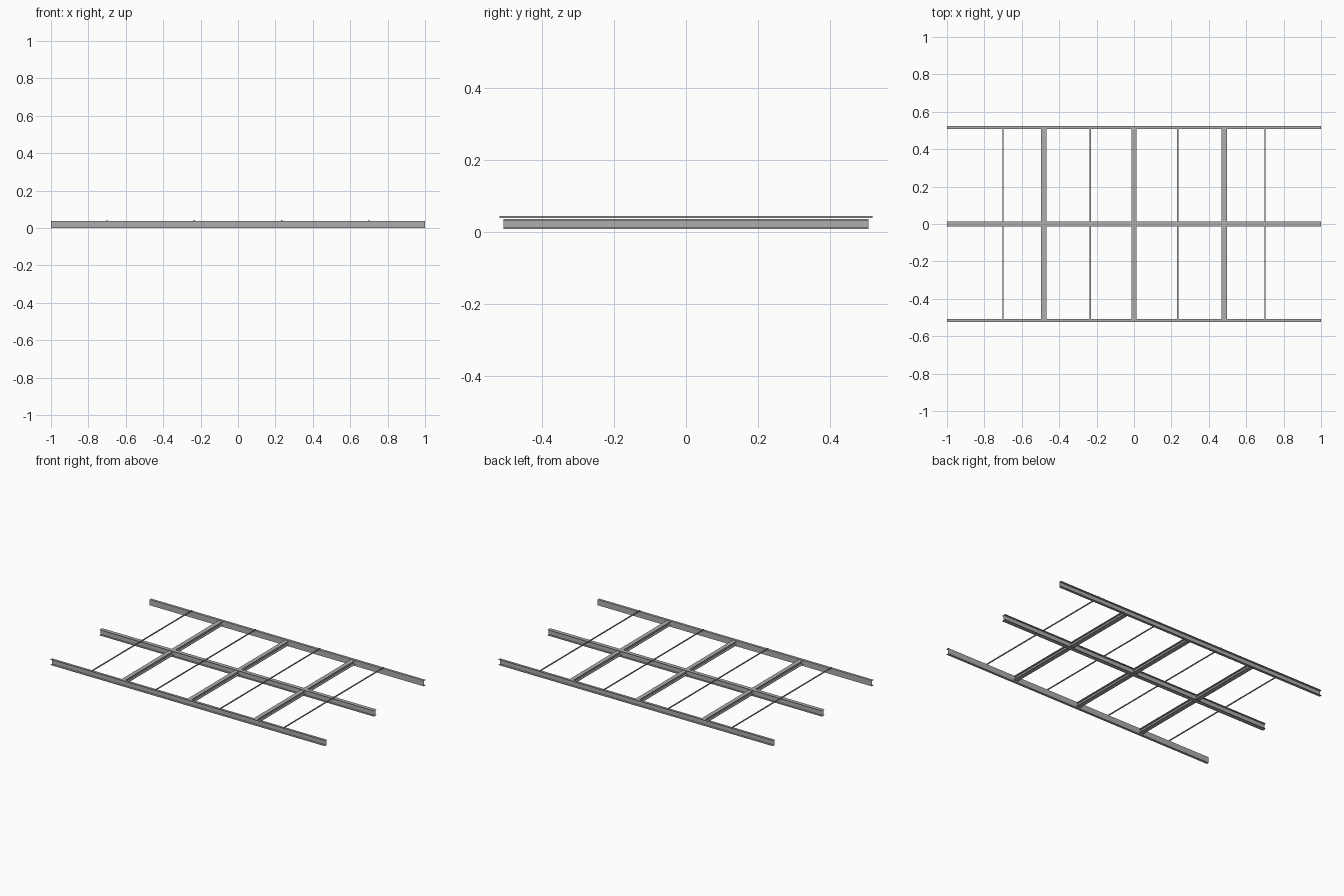
import bpy, bmesh
from mathutils import Vector

old = bpy.data.objects.get("Cube")
if old:
    bpy.data.objects.remove(old)

steel = bpy.data.materials.new("steel_grey")
steel.use_nodes = True
GREY = (0.42, 0.42, 0.42, 1)
steel.diffuse_color = GREY
steel.node_tree.nodes["Principled BSDF"].inputs["Base Color"].default_value = GREY


def c_profile(w, h, t):
    """Channel section: web at u = 0, flanges reaching to u = w."""
    return [(0, 0), (w, 0), (w, t), (t, t), (t, h - t), (w, h - t), (w, h), (0, h)]


def i_profile(w, h, t):
    """I section centred on u = 0."""
    a, b = w / 2, t / 2
    right = [(a, 0), (a, t), (b, t), (b, h - t), (a, h - t), (a, h)]
    return right + [(-u, v) for u, v in reversed(right)]


def extrude(name, profile, length, along, at, capped=False):
    """Sweep a section along x or y, centred on the given point."""
    bm = bmesh.new()
    rings = []
    for end in (-length / 2, length / 2):
        ring = []
        for u, v in profile:
            p = (end, u, v) if along == "x" else (u, end, v)
            ring.append(bm.verts.new(Vector(p) + Vector(at)))
        rings.append(ring)
    n = len(profile)
    for i in range(n):
        j = (i + 1) % n
        bm.faces.new((rings[0][i], rings[0][j], rings[1][j], rings[1][i]))
    if capped:
        bm.faces.new(rings[0])
        bm.faces.new(rings[1])
    bmesh.ops.recalc_face_normals(bm, faces=bm.faces)
    mesh = bpy.data.meshes.new(name)
    bm.to_mesh(mesh)
    bm.free()
    mesh.materials.append(steel)
    obj = bpy.data.objects.new(name, mesh)
    bpy.context.collection.objects.link(obj)
    return obj


HEIGHT = 0.038
INNER = 0.508

# Outer channels, open towards the outside, with open ends
channel = c_profile(0.016, HEIGHT, 0.003)
extrude("back_channel", channel, 2, "x", (0, INNER, 0))
extrude("front_channel", [(-u, v) for u, v in channel], 2, "x", (0, -INNER, 0))

# Central long beam
extrude("centre_beam", i_profile(0.026, HEIGHT, 0.003), 2, "x", (0, 0, 0))

# Cross beams between the channels
for name, x in (("right", -0.482), ("middle", 0), ("left", 0.482)):
    extrude(name + "_cross_beam", i_profile(0.028, 0.027, 0.004),
            2 * INNER, "y", (x, 0, 0.008))

# Thin tie bars lying on top
bar = [(-0.003, 0), (0.003, 0), (0.003, 0.006), (-0.003, 0.006)]
for side, s in (("right", -1), ("left", 1)):
    for place, x in (("inner", 0.234), ("outer", 0.70)):
        extrude(f"{side}_{place}_tie_bar", bar, 1.038, "y", (s * x, 0, HEIGHT), True)
